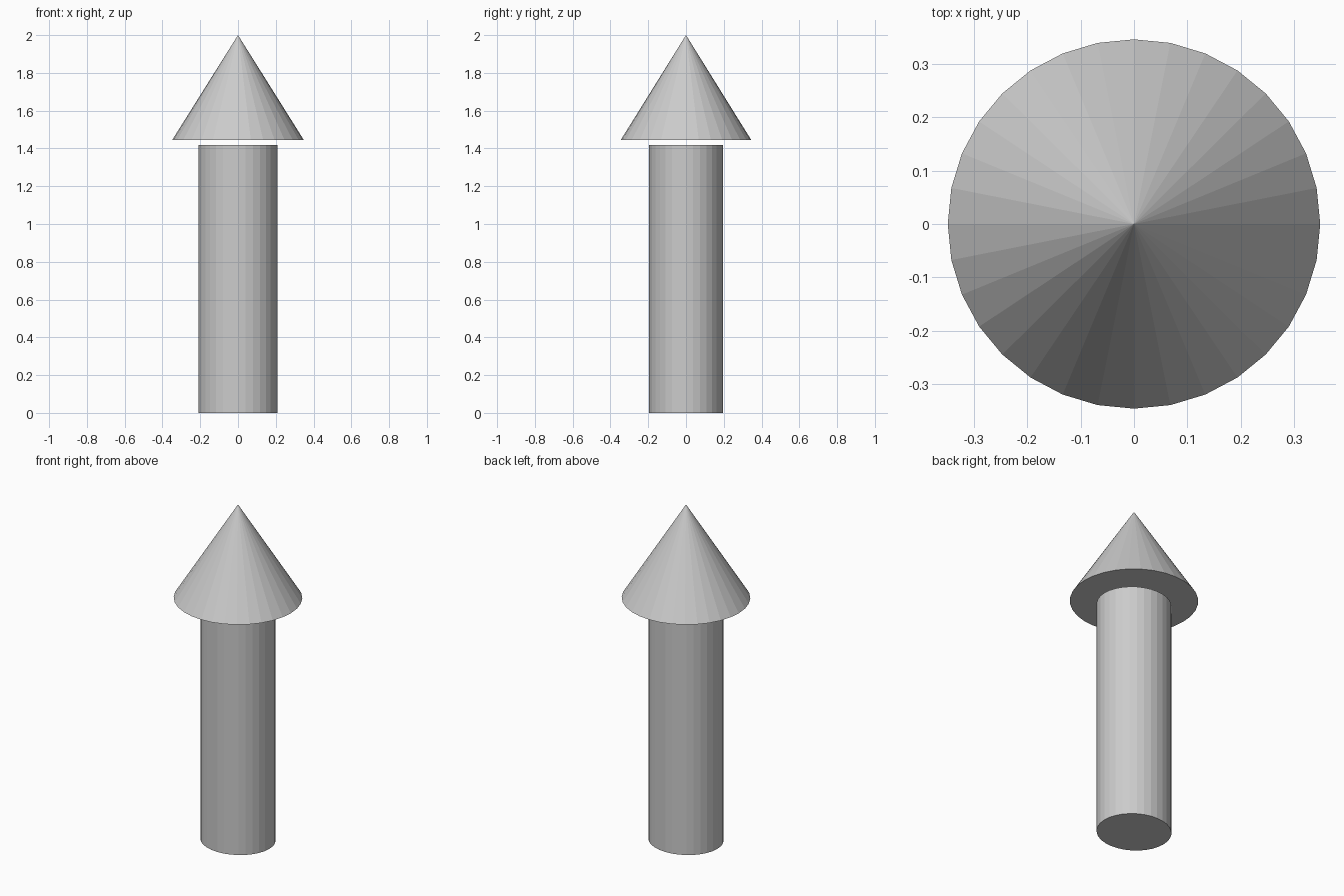
import bpy

# Remove the default cube
cube = bpy.data.objects.get("Cube")
if cube:
    bpy.data.objects.remove(cube, do_unlink=True)

# Single plain grey
grey = bpy.data.materials.new("grey")
grey.use_nodes = True
colour = (0.6, 0.6, 0.6, 1.0)
grey.diffuse_color = colour
grey.node_tree.nodes["Principled BSDF"].inputs["Base Color"].default_value = colour

SIDES = 32


def add_round(name, bottom, top, half_x, half_y, tip):
    """Capped, flat-shaded round solid; tip is the top radius as a share of the base."""
    bpy.ops.mesh.primitive_cone_add(
        vertices=SIDES, radius1=1, radius2=tip, depth=1,
        location=(0, 0, (bottom + top) / 2))
    part = bpy.context.object
    part.name = part.data.name = name
    part.scale = (half_x, half_y, top - bottom)
    bpy.ops.object.transform_apply(location=False, rotation=False, scale=True)
    part.data.materials.append(grey)
    return part


# Slightly oval shaft, with a small open gap below the pointed head
add_round("shaft", 0, 1.418, 0.208, 0.195, 1)
add_round("pointed_head", 1.444, 2, 0.349, 0.346, 0)
